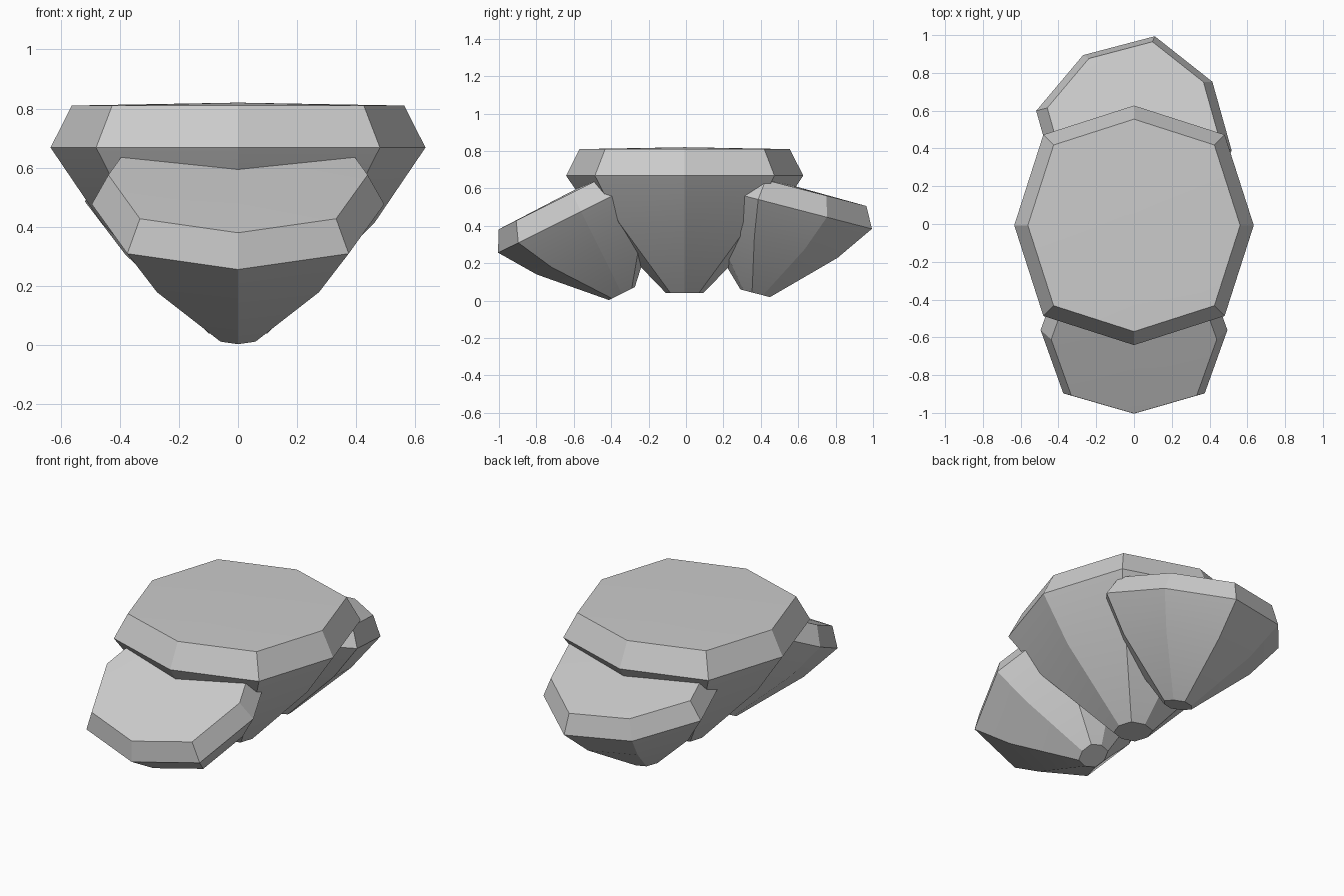
import bpy, bmesh
from math import radians
from mathutils import Matrix, Vector

if "Cube" in bpy.data.objects:
    bpy.data.objects.remove(bpy.data.objects["Cube"])

# Cap outline: axis points at 1, diagonal points slightly pushed out
D = 0.757
OUTLINE = [(1, 0), (D, D), (0, 1), (-D, D), (-1, 0), (-D, -D), (0, -1), (-D, -D)]
OUTLINE[7] = (D, -D)
# (radius, height) of each ring from foot to top rim
PROFILE = [(0.10, 0.04), (0.464, 0.417), (0.634, 0.668), (0.562, 0.81)]
FOOT = 0.04
CROWN = 0.82


def shelf(name, foot, tilt=0, spin=0, size=1.0):
    """One faceted bracket, placed by the centre of its foot."""
    bm = bmesh.new()
    rings = [[bm.verts.new((x * r, y * r, z - FOOT)) for x, y in OUTLINE]
             for r, z in PROFILE]
    for a, b in zip(rings, rings[1:]):
        for i in range(8):
            j = (i + 1) % 8
            bm.faces.new((a[i], a[j], b[j], b[i]))
    bm.faces.new(rings[0][::-1])
    crown = bm.verts.new((0, 0, CROWN - FOOT))
    for i in range(8):
        bm.faces.new((rings[-1][i], rings[-1][(i + 1) % 8], crown))
    bmesh.ops.recalc_face_normals(bm, faces=bm.faces)
    mesh = bpy.data.meshes.new(name)
    bm.to_mesh(mesh)
    bm.free()
    ob = bpy.data.objects.new(name, mesh)
    bpy.context.collection.objects.link(ob)
    ob.matrix_world = (Matrix.Translation(Vector(foot))
                       @ Matrix.Rotation(radians(tilt), 4, 'X')
                       @ Matrix.Rotation(radians(spin), 4, 'Z')
                       @ Matrix.Scale(size, 4))
    # Soft across the gentle bends, crisp on the facets
    bpy.ops.object.select_all(action='DESELECT')
    ob.select_set(True)
    bpy.context.view_layer.objects.active = ob
    bpy.ops.object.shade_smooth_by_angle(angle=radians(20))
    return ob


# Tall upright centre, and two smaller ones leaning to front and back
shelf("centre_shelf", (0, -0.007, 0.04))
shelf("front_shelf", (0, -0.343, 0.038), tilt=26.5, size=0.78)
shelf("back_shelf", (0, 0.37, 0.039), tilt=-14.5, spin=33, size=0.78)
